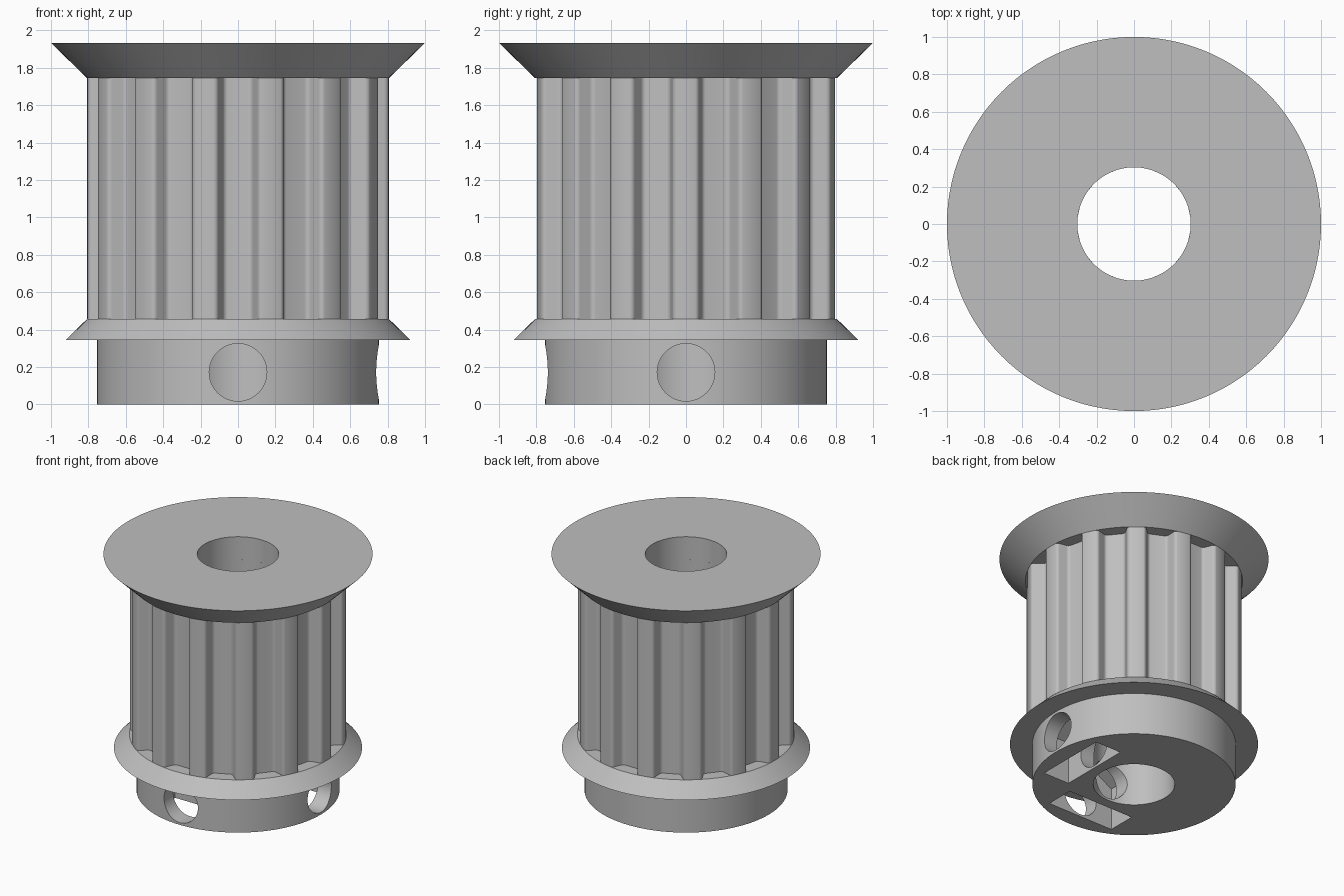
import bpy, bmesh, math
from mathutils import Matrix

if "Cube" in bpy.data.objects:
    bpy.data.objects.remove(bpy.data.objects["Cube"])

TEETH = 14
R = 0.807        # radius over the teeth
BORE = 0.303
SEG = 112

grey = bpy.data.materials.new("light_grey")
grey.diffuse_color = (0.52, 0.52, 0.52, 1)
grey.use_nodes = True
grey.node_tree.nodes["Principled BSDF"].inputs["Base Color"].default_value = grey.diffuse_color


def circle(r):
    return [(r * math.cos(2 * math.pi * i / SEG), r * math.sin(2 * math.pi * i / SEG))
            for i in range(SEG)]


def make_object(name, bm):
    bmesh.ops.recalc_face_normals(bm, faces=bm.faces[:])
    me = bpy.data.meshes.new(name)
    bm.to_mesh(me)
    bm.free()
    ob = bpy.data.objects.new(name, me)
    bpy.context.collection.objects.link(ob)
    me.materials.append(grey)
    return ob


def bridge(bm, a, b):
    n = len(a)
    for i in range(n):
        bm.faces.new((a[i], a[(i + 1) % n], b[(i + 1) % n], b[i]))


def bored_solid(name, bottom, top, z0, z1):
    """Solid between two matching outlines, with the shaft bore through it."""
    bm = bmesh.new()
    n = len(bottom)
    angles = [math.atan2(y, x) for x, y in bottom]
    bore = [(BORE * math.cos(a), BORE * math.sin(a)) for a in angles]
    loops = [[bm.verts.new((x, y, z)) for x, y in pts]
             for pts, z in ((bottom, z0), (top, z1), (bore, z1), (bore, z0))]
    for k in range(4):
        bridge(bm, loops[k], loops[(k + 1) % 4])
    return make_object(name, bm)


def toothed_outline():
    """Trapezoid grooves with rounded corners, one per tooth pitch."""
    half, depth, fillet = 0.1305, 0.0896, 0.0285
    flank = []
    for i in range(7):                    # rounded tooth tip
        a = math.radians(72 * i / 6)
        flank.append((half - fillet * math.sin(a), fillet * (1 - math.cos(a))))
    for i in range(7):                    # rounded groove root
        a = math.radians(72 * (1 - i / 6))
        flank.append((0.054 + fillet * math.sin(a), depth - fillet * (1 - math.cos(a))))
    profile = [(-u, d) for u, d in flank] + [(u, d) for u, d in reversed(flank)]
    base = math.sqrt(R * R - half * half)
    pts = []
    for k in range(TEETH):
        c = 2 * math.pi * (k + 0.5) / TEETH
        t = 2 * math.pi * k / TEETH       # middle of the tooth top
        pts.append((R * math.cos(t), R * math.sin(t)))
        for u, d in profile:
            r = base - d
            pts.append((r * math.cos(c) - u * math.sin(c), r * math.sin(c) + u * math.cos(c)))
    return pts


# Stacked parts from the floor up
hub = bored_solid("hub", circle(0.755), circle(0.755), 0, 0.345)
lower = bored_solid("lower_flange", circle(0.922), circle(R), 0.345, 0.457)
teeth = toothed_outline()
body = bored_solid("toothed_body", teeth, teeth, 0.457, 1.745)
upper = bored_solid("upper_flange", circle(R), circle(1.0), 1.745, 1.933)


def cutter(name, bm, turn):
    bm.transform(Matrix.Rotation(turn, 4, 'Z'))
    ob = make_object(name, bm)
    ob.hide_render = True
    ob.hide_viewport = True
    return ob


def cylinder_x(r, segs, x0, x1, z):
    bm = bmesh.new()
    bmesh.ops.create_cone(bm, cap_ends=True, segments=segs, radius1=r, radius2=r, depth=x1 - x0)
    bm.transform(Matrix.Translation(((x0 + x1) / 2, 0, z)) @ Matrix.Rotation(math.pi / 2, 4, 'Y'))
    return bm


# Set screw holes with captive nut pockets on the right and the front
HOLE_Z, FLAT = 0.172, 0.30
cutters = []
for side, turn in (("right", 0), ("front", -math.pi / 2)):
    hole = cylinder_x(0.154, 48, 0.1, 1.0, HOLE_Z)
    cutters.append(cutter(side + "_screw_hole_cutter", hole, turn))
    # Nut pocket: open at the floor, pointed at the top like a hex nut
    pocket = bmesh.new()
    peak = FLAT / math.cos(math.pi / 6)
    outline = [(-FLAT, -0.1), (FLAT, -0.1), (FLAT, HOLE_Z + peak / 2),
               (0, HOLE_Z + peak), (-FLAT, HOLE_Z + peak / 2)]
    ends = [[pocket.verts.new((x, y, z)) for y, z in outline] for x in (0.385, 0.62)]
    bridge(pocket, *ends)
    for end in ends:
        pocket.faces.new(end)
    cutters.append(cutter(side + "_nut_pocket_cutter", pocket, turn))

for ob in (hub, lower, body):
    for c in cutters:
        if ob is not hub and "screw" in c.name:
            continue
        mod = ob.modifiers.new(c.name, 'BOOLEAN')
        mod.operation = 'DIFFERENCE'
        mod.solver = 'EXACT'
        mod.object = c

# Bake the cuts, then smooth the round surfaces
for ob in (hub, lower, body, upper):
    if ob.modifiers:
        dg = bpy.context.evaluated_depsgraph_get()
        baked = bpy.data.meshes.new_from_object(ob.evaluated_get(dg))
        ob.modifiers.clear()
        ob.data = baked
    bpy.ops.object.select_all(action='DESELECT')
    ob.select_set(True)
    bpy.context.view_layer.objects.active = ob
    bpy.ops.object.shade_smooth_by_angle(angle=math.radians(30))
for c in cutters:
    bpy.data.objects.remove(c)
